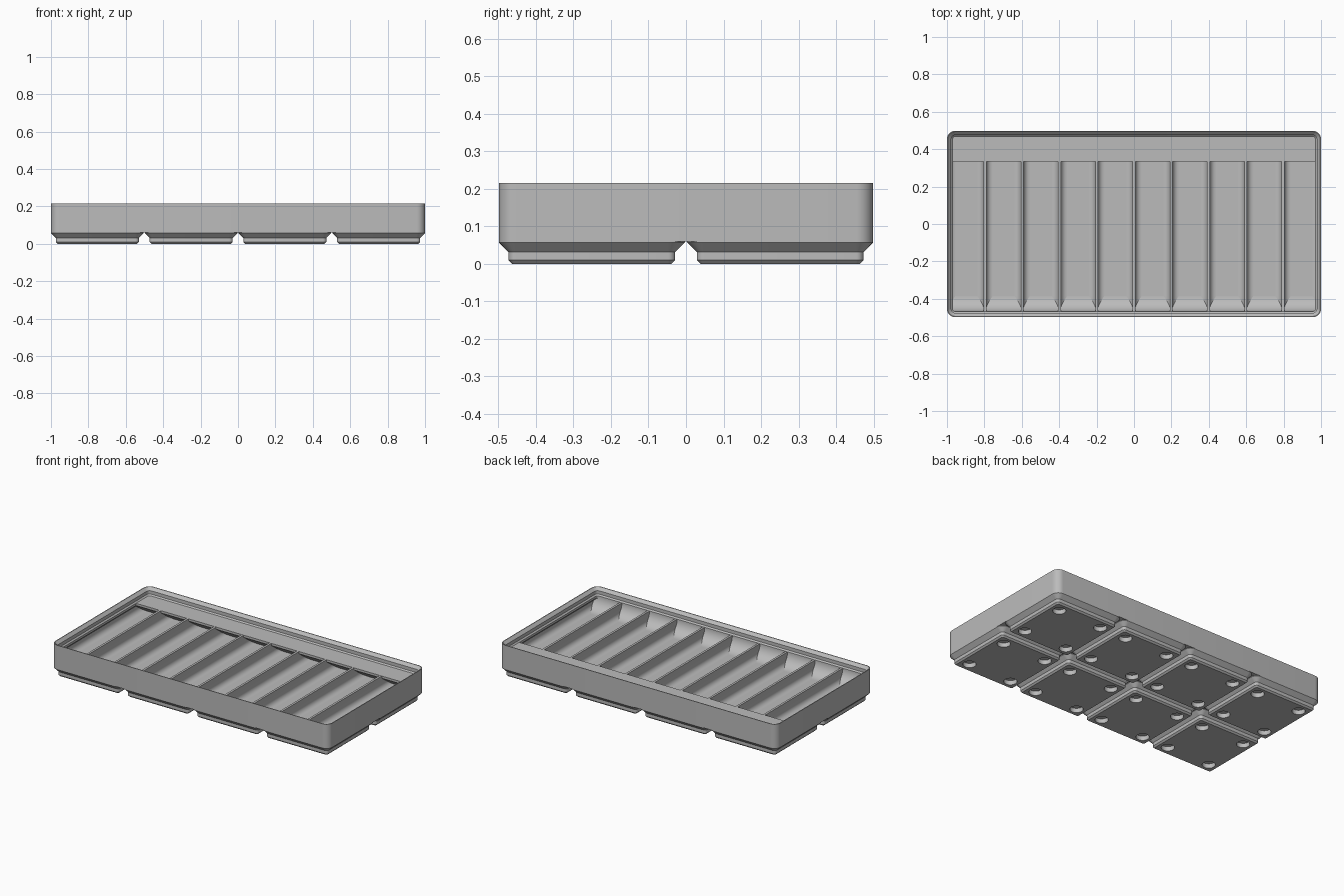
import bpy, bmesh
from math import sin, cos, pi, radians

S = 2 / 167.5                      # millimetres to model units
HX, HY, R = 83.75, 41.75, 3.75     # outer half sizes and corner radius
WALL, FLOOR, RIM, TOP = 0.95, 7.0, 14.0, 18.0
PITCH = 42.0

if "Cube" in bpy.data.objects:
    bpy.data.objects.remove(bpy.data.objects["Cube"])

grey = bpy.data.materials.new("plain_grey")
colour = (0.5, 0.5, 0.5, 1)
grey.diffuse_color = colour
grey.use_nodes = True
grey.node_tree.nodes["Principled BSDF"].inputs["Base Color"].default_value = colour


def finish(bm, name):
    """Scale to model units and make a shaded object."""
    bmesh.ops.recalc_face_normals(bm, faces=bm.faces)
    bmesh.ops.scale(bm, vec=(S, S, S), verts=bm.verts)
    mesh = bpy.data.meshes.new(name)
    bm.to_mesh(mesh)
    bm.free()
    obj = bpy.data.objects.new(name, mesh)
    bpy.context.collection.objects.link(obj)
    mesh.materials.append(grey)
    return obj


def smooth(obj):
    bpy.ops.object.select_all(action='DESELECT')
    obj.select_set(True)
    bpy.context.view_layer.objects.active = obj
    bpy.ops.object.shade_smooth_by_angle(angle=radians(30))


def arc(cx, cy, r, a0, a1, steps=8):
    """Points along an arc, angles in degrees."""
    angles = [radians(a0 + (a1 - a0) * i / steps) for i in range(steps + 1)]
    return [(cx + r * cos(a), cy + r * sin(a)) for a in angles]


def rounded_rect(hx, hy, r):
    corners = [(1, 1), (-1, 1), (-1, -1), (1, -1)]
    pts = []
    for i, (sx, sy) in enumerate(corners):
        pts += arc(sx * (hx - r), sy * (hy - r), r, 90 * i, 90 * i + 90)
    return pts


def loft(bm, rings, ox=0, oy=0):
    """Skin rounded rectangles (hx, hy, radius, z) and cap both ends."""
    loops = [[bm.verts.new((x + ox, y + oy, z)) for x, y in rounded_rect(hx, hy, r)]
             for hx, hy, r, z in rings]
    n = len(loops[0])
    for a, b in zip(loops, loops[1:]):
        for i in range(n):
            j = (i + 1) % n
            bm.faces.new((a[i], a[j], b[j], b[i]))
    bm.faces.new(loops[0])
    bm.faces.new(loops[-1])


def prism(name, profile, axis, start, end):
    """Extrude a closed (across, z) profile along x or y."""
    bm = bmesh.new()
    if axis == 'X':
        verts = [bm.verts.new((start, u, z)) for u, z in profile]
        step = (end - start, 0, 0)
    else:
        verts = [bm.verts.new((u, start, z)) for u, z in profile]
        step = (0, end - start, 0)
    face = bm.faces.new(verts)
    out = bmesh.ops.extrude_face_region(bm, geom=[face], use_keep_orig=True)
    moved = [v for v in out["geom"] if isinstance(v, bmesh.types.BMVert)]
    bmesh.ops.translate(bm, vec=step, verts=moved)
    smooth(finish(bm, name))


# Tray shell with stepped stacking lip: (inset, height) from outside to floor
section = [(0, 5), (0, TOP), (0.4, TOP), (1.9, 16.5), (1.9, 14.7), (2.6, RIM),
           (2.6, 12.8), (WALL, 11.15), (WALL, FLOOR)]
bm = bmesh.new()
loft(bm, [(HX - d, HY - d, R - d, z) for d, z in section])
smooth(finish(bm, "tray_shell"))

# Feet, one per grid cell, with magnet holes bored from below
feet_bm, hole_bm = bmesh.new(), bmesh.new()
foot = [(17.8, 0.8, 0), (18.6, 1.6, 0.8), (18.6, 1.6, 2.6), (20.75, R, 4.75), (20.75, R, 5)]
for col in range(4):
    for row in range(2):
        cx, cy = (col - 1.5) * PITCH, (row - 0.5) * PITCH
        loft(feet_bm, [(h, h, r, z) for h, r, z in foot], cx, cy)
        for sx in (-13, 13):
            for sy in (-13, 13):
                made = bmesh.ops.create_cone(hole_bm, cap_ends=True, segments=32,
                                             radius1=3.25, radius2=3.25, depth=4.8)
                bmesh.ops.translate(hole_bm, vec=(cx + sx, cy + sy, 0), verts=made["verts"])
feet = finish(feet_bm, "feet")
cutter = finish(hole_bm, "magnet_hole_cutter")
cutter.hide_render = True
cut = feet.modifiers.new("magnet_holes", 'BOOLEAN')
cut.operation, cut.solver, cut.object = 'DIFFERENCE', 'EXACT', cutter
bpy.context.view_layer.objects.active = feet
bpy.ops.object.modifier_apply(modifier=cut.name)
bpy.data.objects.remove(cutter)
smooth(feet)

# Dividers with rounded roots blending into the floor
FIL, HALF, BASE = 2.8, 0.6, FLOOR - 0.1
root = arc(HALF + FIL, FLOOR + FIL, FIL, 180, 270)
side = [(HALF, RIM)] + root + [(HALF + FIL, BASE)]
step = (2 * (HX - WALL) + 2 * HALF) / 10
for i in range(-4, 5):
    profile = side + [(-u, z) for u, z in reversed(side)]
    prism(f"divider_{i + 5}", [(u + i * step, z) for u, z in profile], 'Y', -40.9, 40.5)

# Rounded roots along the two end walls
inner = HX - WALL
for sign, name in ((1, "left_wall_root"), (-1, "right_wall_root")):
    curve = arc(inner - FIL, FLOOR + FIL, FIL, 0, -90)
    profile = [(inner + 0.1, BASE), (inner + 0.1, FLOOR + FIL)] + curve + [(inner - FIL, BASE)]
    prism(name, [(sign * u, z) for u, z in profile], 'Y', -39.5, 39.5)

# Curved scoop along the front of the compartments
lip = HY - 2.6
rad = RIM - FLOOR
scoop = [(-40, BASE), (-40, RIM)] + arc(-lip + rad, RIM, rad, 180, 270, 14) + [(-lip + rad, BASE)]
prism("front_scoop", scoop, 'X', -inner - 0.1, inner + 0.1)

# Label shelf along the back with a sloping underside
shelf = [(27.9, RIM + 0.03), (27.9, 12.8), (35.9, FLOOR), (35.9, BASE), (40, BASE), (40, RIM + 0.03)]
prism("label_shelf", shelf, 'X', -inner - 0.1, inner + 0.1)
